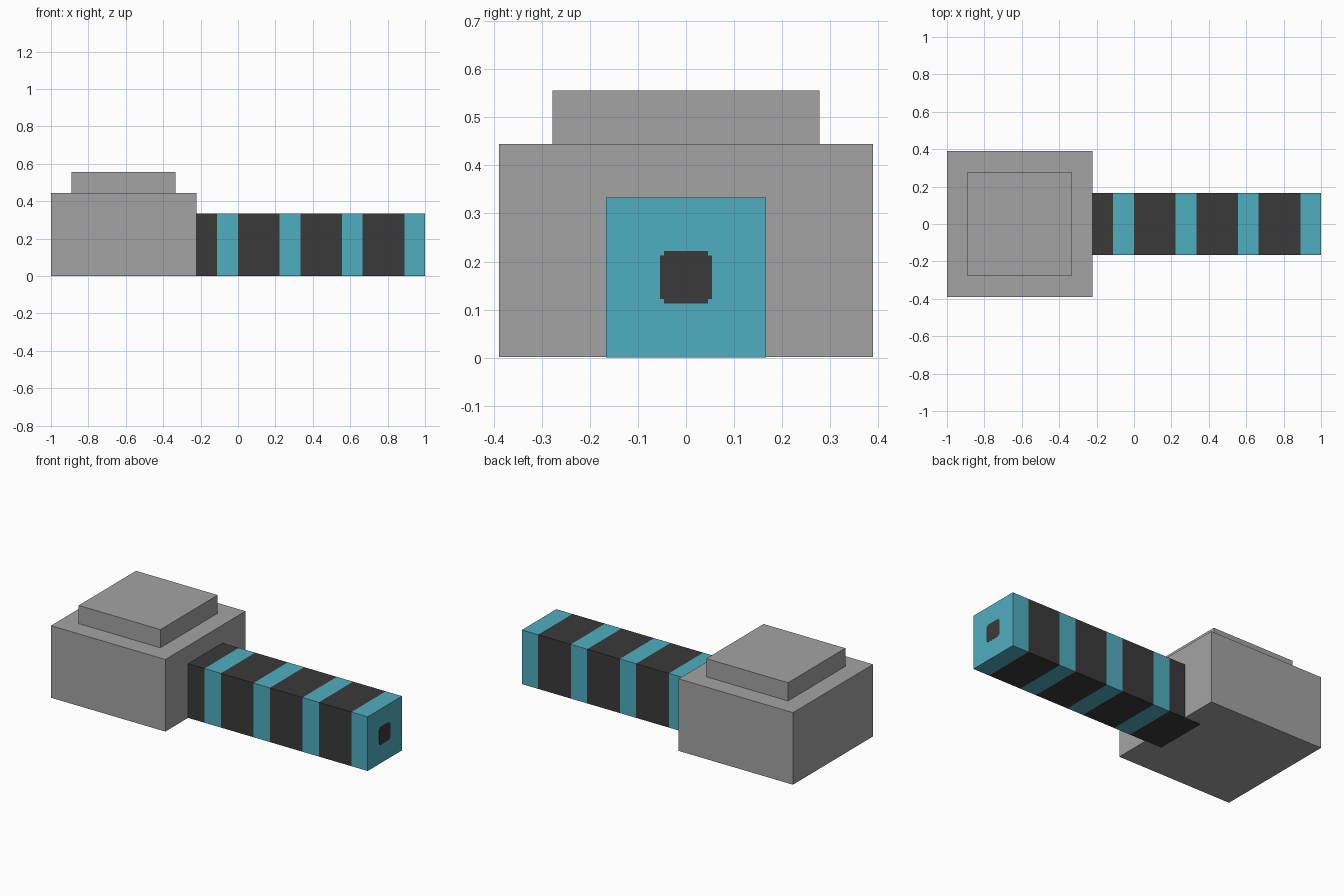
import bpy
import bmesh

cube = bpy.data.objects.get("Cube")
if cube:
    bpy.data.objects.remove(cube, do_unlink=True)


def material(name, rgb):
    m = bpy.data.materials.new(name)
    m.use_nodes = True
    col = (*rgb, 1.0)
    m.diffuse_color = col
    m.node_tree.nodes["Principled BSDF"].inputs["Base Color"].default_value = col
    return m


GREY = material("stone grey", (0.37, 0.37, 0.37))
DARK = material("charcoal", (0.042, 0.042, 0.042))
TEAL = material("teal", (0.078, 0.423, 0.527))


def extrude_x(name, outline, stations, mats, rule=lambda i: 0):
    """Sweep a (y, z) outline through x stations; rule picks each segment's material."""
    bm = bmesh.new()
    rings = [[bm.verts.new((x, y, z)) for y, z in outline] for x in stations]
    n, last = len(outline), len(stations) - 2
    for i, (a, b) in enumerate(zip(rings, rings[1:])):
        for k in range(n):
            j = (k + 1) % n
            bm.faces.new((a[k], a[j], b[j], b[k])).material_index = rule(i)
    bm.faces.new(rings[0]).material_index = rule(0)
    bm.faces.new(rings[-1]).material_index = rule(last)
    bmesh.ops.recalc_face_normals(bm, faces=bm.faces)
    me = bpy.data.meshes.new(name)
    bm.to_mesh(me)
    bm.free()
    for m in mats:
        me.materials.append(m)
    ob = bpy.data.objects.new(name, me)
    bpy.context.collection.objects.link(ob)
    return ob


def rect(half, z0, z1):
    return [(-half, z0), (half, z0), (half, z1), (-half, z1)]


# Square body and its raised lid
extrude_x("body", rect(0.389, 0.001, 0.444), [-1.0, -0.222], [GREY])
extrude_x("lid", rect(0.278, 0.444, 0.556), [-0.889, -0.333], [GREY])

# Striped barrel: wide dark bands alternate with narrow teal ones
U = 1 / 9
bands = [-3 * U, -U, 0, 2 * U, 3 * U, 5 * U, 6 * U, 8 * U, 0.999]
extrude_x("barrel", rect(0.1667, 0.0, 0.3333), bands, [DARK, TEAL], lambda i: i % 2)

# Muzzle opening: thin plate with notched corners
h, s, c = 0.0545, 0.0455, 0.1675
quarter = [(h, s), (s, s), (s, h)]
loop = (quarter + [(-y, z) for y, z in reversed(quarter)]
        + [(-y, -z) for y, z in quarter] + [(y, -z) for y, z in reversed(quarter)])
extrude_x("muzzle", [(y, z + c) for y, z in loop], [0.996, 1.0], [DARK])
